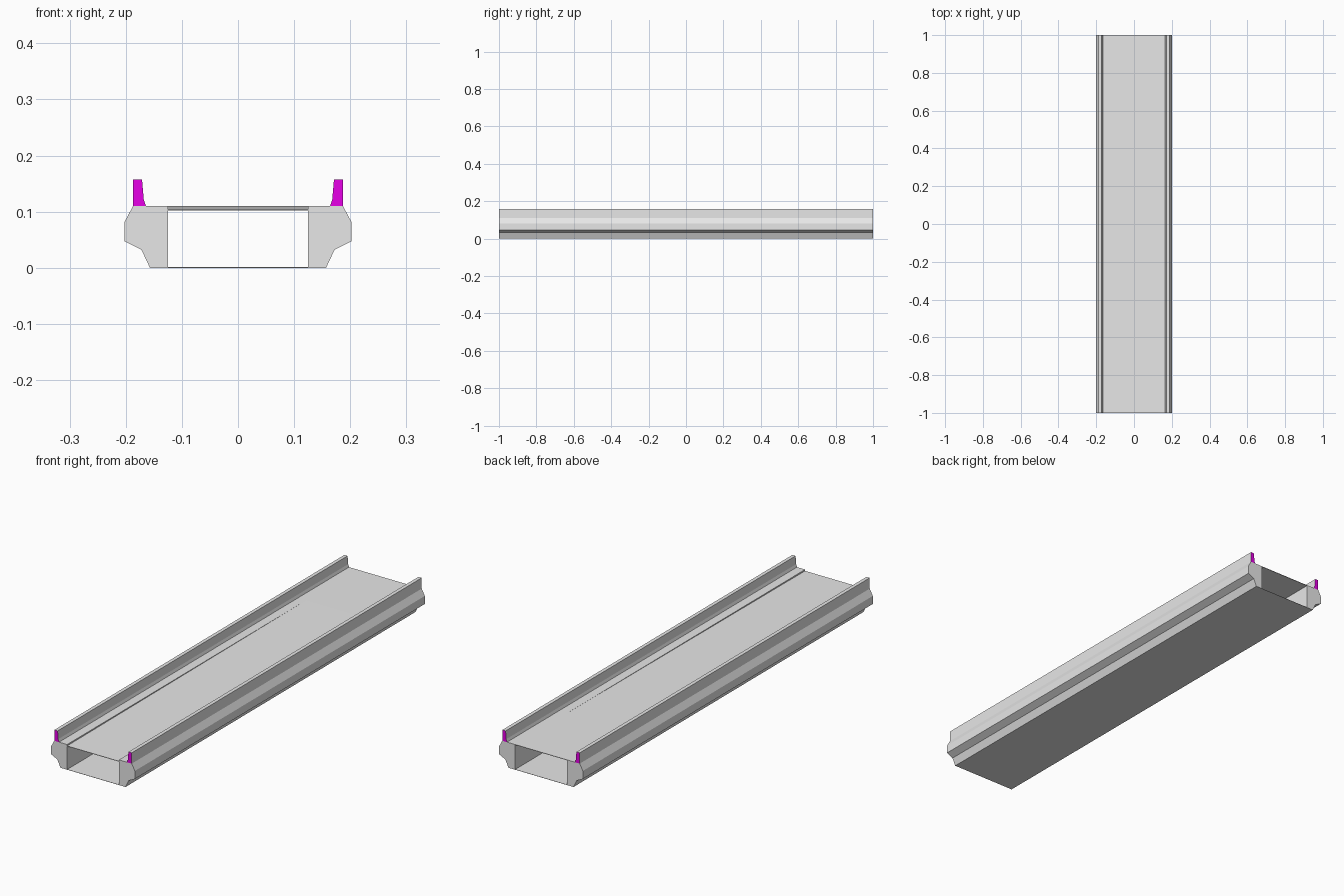
import bpy
import bmesh
from mathutils import Vector

cube = bpy.data.objects.get("Cube")
if cube:
    bpy.data.objects.remove(cube, do_unlink=True)


def make_material(name, color):
    mat = bpy.data.materials.new(name)
    mat.use_nodes = True
    mat.diffuse_color = color
    mat.node_tree.nodes["Principled BSDF"].inputs["Base Color"].default_value = color
    return mat


concrete = make_material("concrete grey", (0.8, 0.8, 0.8, 1))
magenta = make_material("magenta end", (0.84, 0.0, 0.84, 1))


def extrude_profile(name, points, sweep, mats, mirror=False):
    """Sweep a closed outline into a solid; a second material colours the ends."""
    bm = bmesh.new()
    start = bm.faces.new([bm.verts.new(p) for p in points])
    result = bmesh.ops.extrude_face_region(bm, geom=[start], use_keep_orig=True)
    moved = [g for g in result["geom"] if isinstance(g, bmesh.types.BMVert)]
    bmesh.ops.translate(bm, verts=moved, vec=sweep)
    if mirror:
        bmesh.ops.scale(bm, verts=bm.verts, vec=(-1, 1, 1))
    bmesh.ops.recalc_face_normals(bm, faces=bm.faces)
    direction = Vector(sweep).normalized()
    for face in bm.faces:
        if len(mats) > 1 and abs(face.normal.dot(direction)) > 0.9:
            face.material_index = 1
    mesh = bpy.data.meshes.new(name)
    bm.to_mesh(mesh)
    bm.free()
    for mat in mats:
        mesh.materials.append(mat)
    obj = bpy.data.objects.new(name, mesh)
    bpy.context.collection.objects.link(obj)
    return obj


half_length = 1.0
inner = 0.125
top = 0.11
length = (0, 2 * half_length, 0)

# Cross-sections of the edge beam and the parapet, as (x, z)
beam = [(inner, 0), (0.157, 0), (0.172, 0.032), (0.202, 0.047),
        (0.202, 0.082), (0.187, top), (inner, top)]
parapet = [(0.164, top), (0.187, top), (0.187, 0.157),
           (0.171, 0.157), (0.168, 0.122)]

# Edge beams and parapets on both sides
for side, mirror in (("left", False), ("right", True)):
    for part, outline, mats in (("edge_beam", beam, [concrete]),
                                ("parapet", parapet, [concrete, magenta])):
        extrude_profile(f"{side}_{part}", [(x, -half_length, z) for x, z in outline],
                        length, mats, mirror)

# Road deck, dropping slightly towards the front
deck = [(-half_length, 0.102), (half_length, 0.108), (half_length, top),
        (0.65, top), (-half_length, 0.104)]
extrude_profile("road_deck", [(-inner, y, z) for y, z in deck],
                (2 * inner, 0, 0), [concrete])

# Thin floor closing the underside
floor = [(-inner, 0), (inner, 0), (inner, 0.001), (-inner, 0.001)]
extrude_profile("bottom_slab", [(x, -half_length, z) for x, z in floor],
                length, [concrete])
